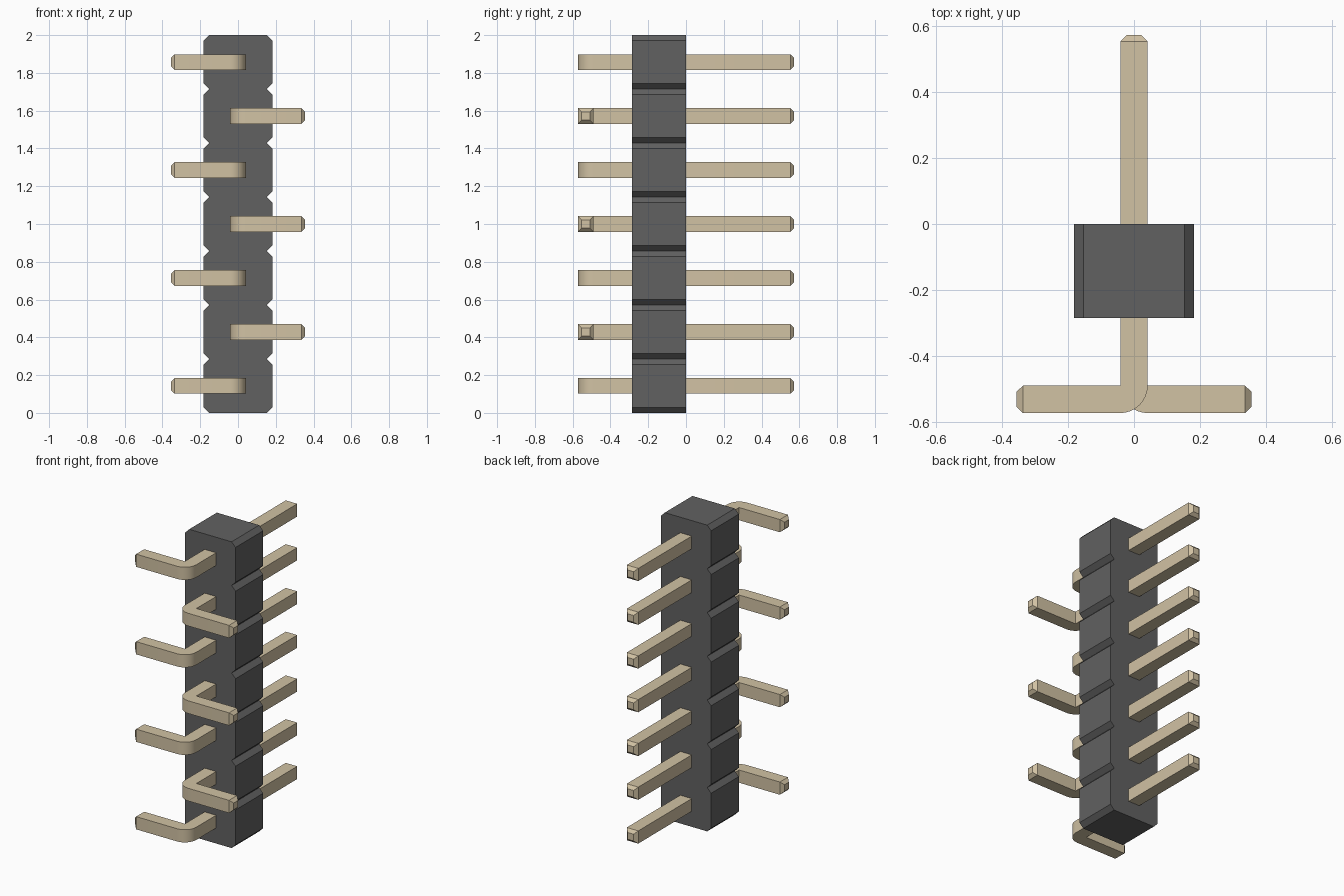
import bpy, bmesh, math

if "Cube" in bpy.data.objects:
    bpy.data.objects.remove(bpy.data.objects["Cube"])

N = 7
PITCH = 2 / N
BACK, BENDY = 0.572, -0.489
H = 0.0415      # half pin thickness
TIP = 0.022     # half thickness at the tapered end
FOOT = 0.356


def material(name, color):
    m = bpy.data.materials.new(name)
    m.diffuse_color = color
    m.use_nodes = True
    m.node_tree.nodes["Principled BSDF"].inputs["Base Color"].default_value = m.diffuse_color
    return m


def add_object(name, bm, mat):
    bmesh.ops.recalc_face_normals(bm, faces=bm.faces)
    me = bpy.data.meshes.new(name)
    bm.to_mesh(me)
    bm.free()
    me.materials.append(mat)
    ob = bpy.data.objects.new(name, me)
    bpy.context.collection.objects.link(ob)
    return ob


plastic = material("dark_plastic", (0.12, 0.12, 0.12, 1))
metal = material("pale_gold", (0.64, 0.54, 0.37, 1))

# Housing: notched side profile extruded front to back
w, c = 0.182, 0.029
right = [(w - c, 0)]
for i in range(N):
    z0, z1 = i * PITCH, (i + 1) * PITCH
    right += [(w, z0 + c), (w, z1 - c), (w - c, z1)]
outline = right + [(-x, z) for x, z in reversed(right)]
bm = bmesh.new()
face = bm.faces.new([bm.verts.new((x, -0.285, z)) for x, z in outline])
ext = bmesh.ops.extrude_face_region(bm, geom=[face])
bmesh.ops.translate(bm, vec=(0, 0.285, 0),
                    verts=[v for v in ext["geom"] if isinstance(v, bmesh.types.BMVert)])
add_object("housing", bm, plastic)


def make_pin(index, side):
    # Each station: inner point, outer point, half height; foot runs toward side
    stations = [((TIP, BACK), (-TIP, BACK), TIP), ((H, BACK - 0.02), (-H, BACK - 0.02), H)]
    for k in range(9):
        a = math.pi / 2 * k / 8
        stations.append(((H, BENDY), (H - 2 * H * math.cos(a), BENDY - 2 * H * math.sin(a)), H))
    mid = BENDY - H
    stations += [((FOOT - 0.02, mid + H), (FOOT - 0.02, mid - H), H),
                 ((FOOT, mid + TIP), (FOOT, mid - TIP), TIP)]
    z = (index + 0.5) * PITCH
    bm = bmesh.new()
    rings = []
    for (ix, iy), (ox, oy), h in stations:
        rings.append([bm.verts.new((side * x, y, z + dz)) for x, y, dz in
                      ((ix, iy, -h), (ox, oy, -h), (ox, oy, h), (ix, iy, h))])
    for a, b in zip(rings, rings[1:]):
        for j in range(4):
            k = (j + 1) % 4
            bm.faces.new((a[j], a[k], b[k], b[j]))
    bm.faces.new(rings[0])
    bm.faces.new(rings[-1])
    bmesh.ops.remove_doubles(bm, verts=bm.verts, dist=1e-5)
    return add_object(f"pin_{index + 1}", bm, metal)


# Bent pins, alternating left and right
for i in range(N):
    pin = make_pin(i, -1 if i % 2 == 0 else 1)
    bpy.ops.object.select_all(action='DESELECT')
    pin.select_set(True)
    bpy.context.view_layer.objects.active = pin
    bpy.ops.object.shade_smooth_by_angle(angle=math.radians(25))
